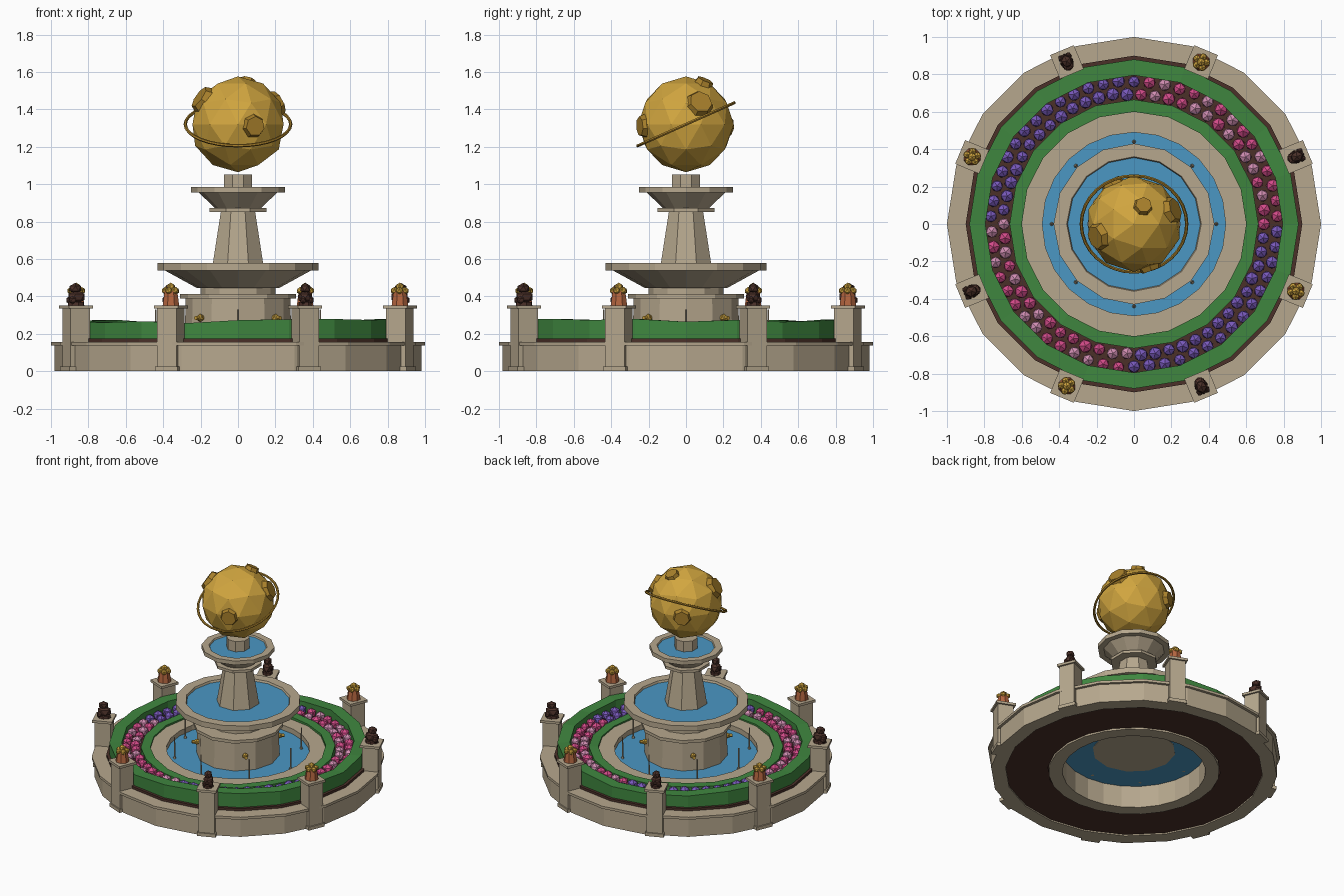
import bpy, bmesh, math, random
from mathutils import Matrix, Vector

random.seed(4)
if "Cube" in bpy.data.objects:
    bpy.data.objects.remove(bpy.data.objects["Cube"])


def material(name, *rgb):
    m = bpy.data.materials.new(name)
    m.use_nodes = True
    m.diffuse_color = (*rgb, 1)
    m.node_tree.nodes["Principled BSDF"].inputs["Base Color"].default_value = (*rgb, 1)
    return m


stone = material("stone", .47, .39, .27)
water = material("water", .07, .31, .55)
hedge = material("hedge green", .05, .24, .05)
brown = material("dark brown", .07, .03, .022)
rose = material("rose pink", .65, .07, .25)
pale = material("pale pink", .64, .27, .45)
violet = material("violet", .19, .1, .5)
gold = material("gold", .64, .38, .05)
bronze = material("dark gold", .4, .22, .025)
copper = material("copper", .45, .13, .05)


def finish(name, bm, *mats):
    bmesh.ops.recalc_face_normals(bm, faces=bm.faces)
    mesh = bpy.data.meshes.new(name)
    bm.to_mesh(mesh)
    bm.free()
    for m in mats:
        mesh.materials.append(m)
    ob = bpy.data.objects.new(name, mesh)
    bpy.context.collection.objects.link(ob)
    return ob


def lathe(name, profile, sides, mat, closed=False, turn=0, wave=0):
    """Revolve (radius, height) points; wave roughens the top edge."""
    bm = bmesh.new()
    top = max(z for r, z in profile)
    rings = []
    for i in range(sides):
        a = turn + i * math.tau / sides
        lift = random.uniform(-wave, wave)
        rings.append([bm.verts.new((r * math.cos(a), r * math.sin(a),
                                    z + (lift if z == top else 0))) for r, z in profile])
    count = len(profile)
    for i in range(sides):
        p, q = rings[i], rings[(i + 1) % sides]
        for j in range(count if closed else count - 1):
            k = (j + 1) % count
            bm.faces.new((p[j], q[j], q[k], p[k]))
    bmesh.ops.remove_doubles(bm, verts=bm.verts, dist=1e-5)
    return finish(name, bm, mat)


def ring(name, r0, r1, z0, z1, sides, mat, wave=0):
    return lathe(name, [(r0, z0), (r1, z0), (r1, z1), (r0, z1)], sides, mat, True, 0, wave)


def place(angle, r, z):
    return Matrix.Rotation(angle, 4, "Z") @ Matrix.Translation((r, 0, z))


def add(bm, kind, matrix, size=(1, 1, 1), slot=0, **kw):
    m = matrix @ Matrix.Diagonal((*size, 1))
    if kind == "ball":
        out = bmesh.ops.create_icosphere(bm, radius=1, matrix=m, **kw)
    elif kind == "box":
        out = bmesh.ops.create_cube(bm, size=1, matrix=m)
    else:
        out = bmesh.ops.create_cone(bm, cap_ends=True, matrix=m, **kw)
    for f in {f for v in out["verts"] for f in v.link_faces}:
        f.material_index = slot


# Round terrace wall, planting bed and hedges
ring("terrace_wall", .88, .98, 0, .14, 20, stone)
ring("terrace_coping", .86, 1, .138, .157, 20, stone)
ring("flower_bed_soil", .59, .9, .01, .175, 20, brown)
ring("outer_hedge", .795, .88, .15, .268, 20, hedge, .012)
ring("inner_hedge", .6, .665, .15, .225, 20, hedge, .006)

# Pool
ring("pool_wall", .49, .585, 0, .19, 24, stone)
ring("pool_coping", .49, .61, .185, .21, 24, stone)
lathe("pool_water", [(0, .165), (.5, .165), (.5, .172), (0, .172)], 24, water)

# Fountain tiers
lathe("pedestal", [(0, .163), (.285, .163), (.28, .39), (.31, .39),
                   (.31, .413), (.2, .413), (.2, .45), (0, .45)], 12, stone)
lathe("lower_bowl", [(0, .445), (.22, .445), (.39, .538), (.43, .538), (.43, .578),
                     (.36, .578), (.35, .55), (0, .55)], 16, stone)
lathe("lower_bowl_water", [(0, .555), (.358, .555), (.358, .563), (0, .563)], 16, water)
lathe("column", [(0, .55), (.15, .55), (.098, .86), (0, .86)], 8, stone, turn=math.pi / 8)
lathe("column_collar", [(0, .852), (.165, .852), (.165, .872), (0, .872)], 8, stone,
      turn=math.pi / 8)
lathe("upper_bowl", [(0, .865), (.115, .865), (.21, .955), (.25, .955), (.25, .985),
                     (.2, .985), (.19, .965), (0, .965)], 12, stone)
lathe("upper_bowl_water", [(0, .968), (.198, .968), (.198, .975), (0, .975)], 12, water)
lathe("globe_stand", [(0, .96), (.08, .96), (.08, 1.052), (0, 1.052)], 8, stone,
      turn=math.pi / 8)

# Spouts on the pedestal and thin jets standing in the pool
bm = bmesh.new()
for i in range(4):
    m = place(math.pi / 4 + i * math.pi / 2, .285, .285)
    add(bm, "ball", m, (.025, .022, .022), subdivisions=1)
    add(bm, "cone", m @ Matrix.Rotation(math.pi / 2, 4, "Y"), segments=6,
        radius1=.012, radius2=.012, depth=.07)
finish("pedestal_spouts", bm, gold)
bm = bmesh.new()
for i in range(8):
    a = i * math.pi / 4
    add(bm, "cone", place(a, .44, .25), segments=6, radius1=.006, radius2=.004, depth=.16)
    add(bm, "cone", place(a, .44, .175), segments=6, radius1=.012, radius2=.008, depth=.02)
finish("pool_jets", bm, stone)

# Globe with raised patches and a tilted band
centre = Vector((0, 0, 1.32))
bm = bmesh.new()
add(bm, "ball", Matrix.Translation(centre), (.256,) * 3, subdivisions=2)
finish("globe", bm, gold)
bm = bmesh.new()
patches = [((.09, -.24, -.01), .066), ((.22, .08, .12), .078), ((-.2, -.07, .14), .08),
           ((.05, .1, .23), .055), ((-.12, .22, -.01), .066)]
for direction, radius in patches:
    d = Vector(direction).normalized()
    m = Matrix.Translation(centre + d * .247) @ d.to_track_quat("Z", "Y").to_matrix().to_4x4()
    add(bm, "cone", m, segments=7, radius1=radius, radius2=radius * .8, depth=.036)
finish("globe_patches", bm, bronze)
band = [(.282 + .009 * math.cos(k * math.pi / 3), .009 * math.sin(k * math.pi / 3))
        for k in range(6)]
orbit = lathe("globe_band", band, 32, bronze, True)
orbit.location = centre
orbit.rotation_euler.x = math.radians(24)

# Two staggered rows of blooms, pink and violet by quadrant
bm = bmesh.new()
count = 58
for row, radius in enumerate((.698, .764)):
    for i in range(count):
        a = (i + row / 2) * math.tau / count
        quadrant = int(a / (math.pi / 2)) % 4
        slot = 2 if quadrant % 2 else random.choice((0, 1))
        m = place(a, radius + random.uniform(-.006, .006), .212)
        s = random.uniform(.034, .04)
        add(bm, "ball", m @ Matrix.Rotation(random.uniform(0, 3), 4, "Z"),
            (s, s, s), slot, subdivisions=1)
finish("flower_blooms", bm, rose, pale, violet)

# Gate posts with alternating ornaments
posts, statues, urns = bmesh.new(), bmesh.new(), bmesh.new()
for i in range(8):
    a = math.pi / 8 + i * math.pi / 4
    add(posts, "box", place(a, .937, .17), (.112, .112, .34))
    add(posts, "box", place(a, .937, .0125), (.13, .13, .025))
    add(posts, "box", place(a, .937, .343), (.138, .138, .018))
    if i % 2 == 0:
        # Small seated figure
        add(statues, "cone", place(a, .937, .36), (1.3, 1, 1), segments=8,
            radius1=.036, radius2=.034, depth=.02)
        add(statues, "ball", place(a, .935, .397), (.052, .038, .038), subdivisions=1)
        add(statues, "ball", place(a, .942, .442), (.036, .03, .03), subdivisions=1)
        for side in (-1, 1):
            add(statues, "ball", place(a, .965, .38) @ Matrix.Translation((0, side * .022, 0)),
                (.022, .016, .022), subdivisions=1)
    else:
        # Pot filled with round blossoms
        add(urns, "cone", place(a, .937, .39), segments=8, radius1=.048,
            radius2=.036, depth=.08)
        add(urns, "ball", place(a, .937, .45), (.024,) * 3, 1, subdivisions=1)
        for k in range(5):
            m = place(a, .937, .43) @ place(k * math.tau / 5, .03, 0)
            add(urns, "ball", m, (.021,) * 3, 1, subdivisions=1)
finish("wall_posts", posts, stone)
finish("seated_figures", statues, brown)
finish("post_urns", urns, copper, gold)
